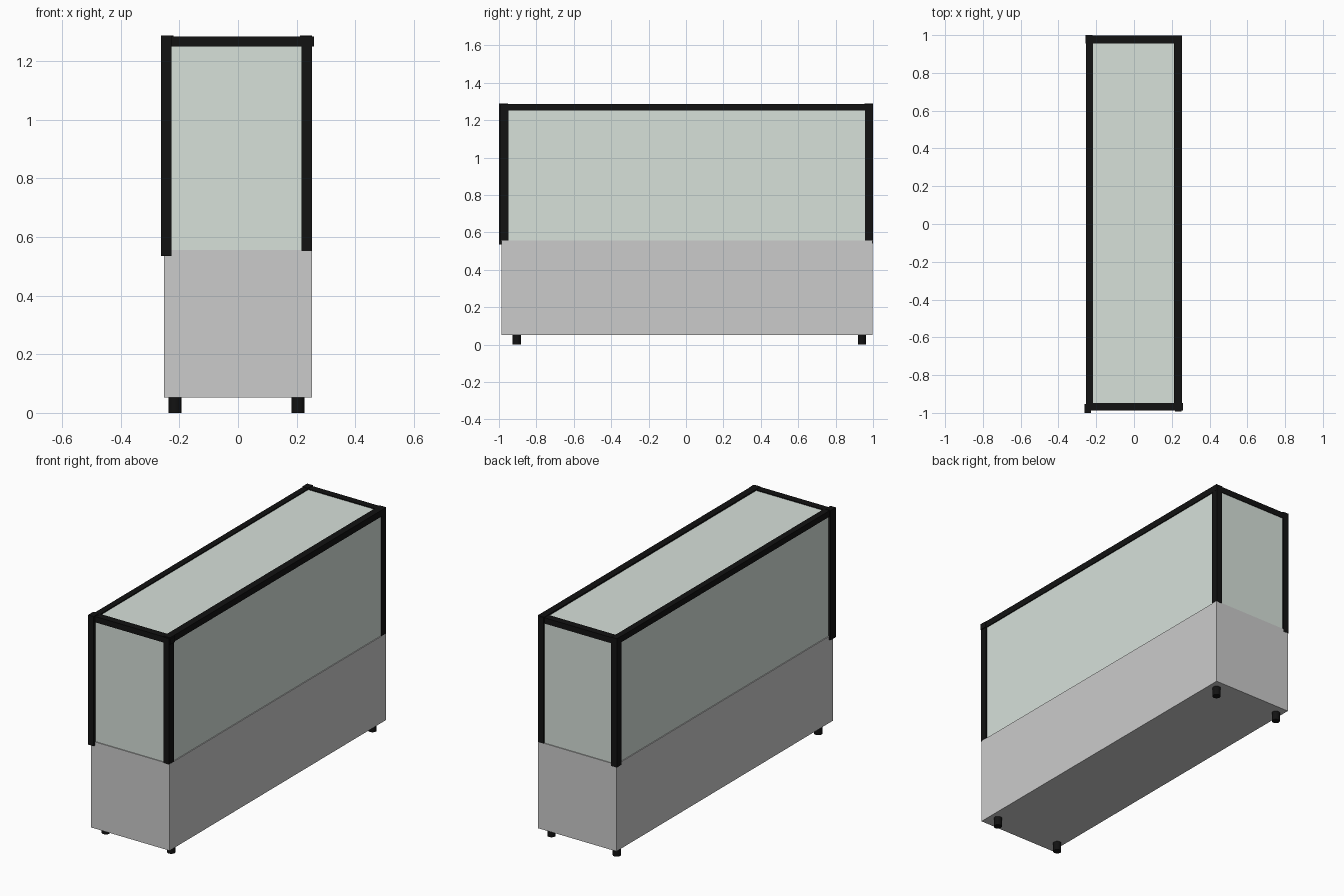
import bpy
from mathutils import Vector

if "Cube" in bpy.data.objects:
    bpy.data.objects.remove(bpy.data.objects["Cube"])


def material(name, color):
    m = bpy.data.materials.new(name)
    m.diffuse_color = color
    m.use_nodes = True
    m.node_tree.nodes["Principled BSDF"].inputs["Base Color"].default_value = m.diffuse_color
    return m


black = material("black_metal", (0.006, 0.006, 0.006, 1))
glass = material("pale_glass", (0.68, 0.75, 0.70, 1))


def box(name, lo, hi, mat=None):
    """Axis-aligned box from its low and high corners."""
    lo, hi = Vector(lo), Vector(hi)
    bpy.ops.mesh.primitive_cube_add(size=1, location=(lo + hi) / 2)
    ob = bpy.context.object
    ob.name = name
    ob.scale = hi - lo
    bpy.ops.object.transform_apply(location=False, rotation=False, scale=True)
    if mat:
        ob.data.materials.append(mat)
    return ob


# Cabinet base and the glazed case standing on it
box("cabinet", (-0.252, -0.987, 0.052), (0.252, 0.998, 0.555))
box("glass_case", (-0.247, -0.982, 0.555), (0.247, 0.993, 1.279), glass)

# Corner posts
box("front_left_post", (-0.262, -1.0, 0.535), (-0.227, -0.953, 1.288), black)
box("front_right_post", (0.217, -0.992, 0.553), (0.252, -0.948, 1.284), black)
box("back_left_post", (-0.256, 0.955, 0.540), (-0.220, 1.0, 1.288), black)
box("back_right_post", (0.214, 0.957, 0.553), (0.252, 0.999, 1.284), black)

# Top rails
box("front_rail", (-0.240, -0.988, 1.250), (0.259, -0.947, 1.284), black)
box("back_rail", (-0.252, 0.956, 1.250), (0.250, 0.997, 1.284), black)
box("left_rail", (-0.254, -0.970, 1.250), (-0.218, 0.998, 1.285), black)
box("right_rail", (0.212, -0.985, 1.250), (0.253, 0.998, 1.287), black)

# Round feet
for side, x in (("left", -0.215), ("right", 0.205)):
    for end, y in (("front", -0.905), ("back", 0.941)):
        bpy.ops.mesh.primitive_cylinder_add(
            vertices=32, radius=0.022, depth=0.054, location=(x, y, 0.027))
        foot = bpy.context.object
        foot.name = f"{end}_{side}_foot"
        foot.data.materials.append(black)
        bpy.ops.object.shade_smooth_by_angle()
